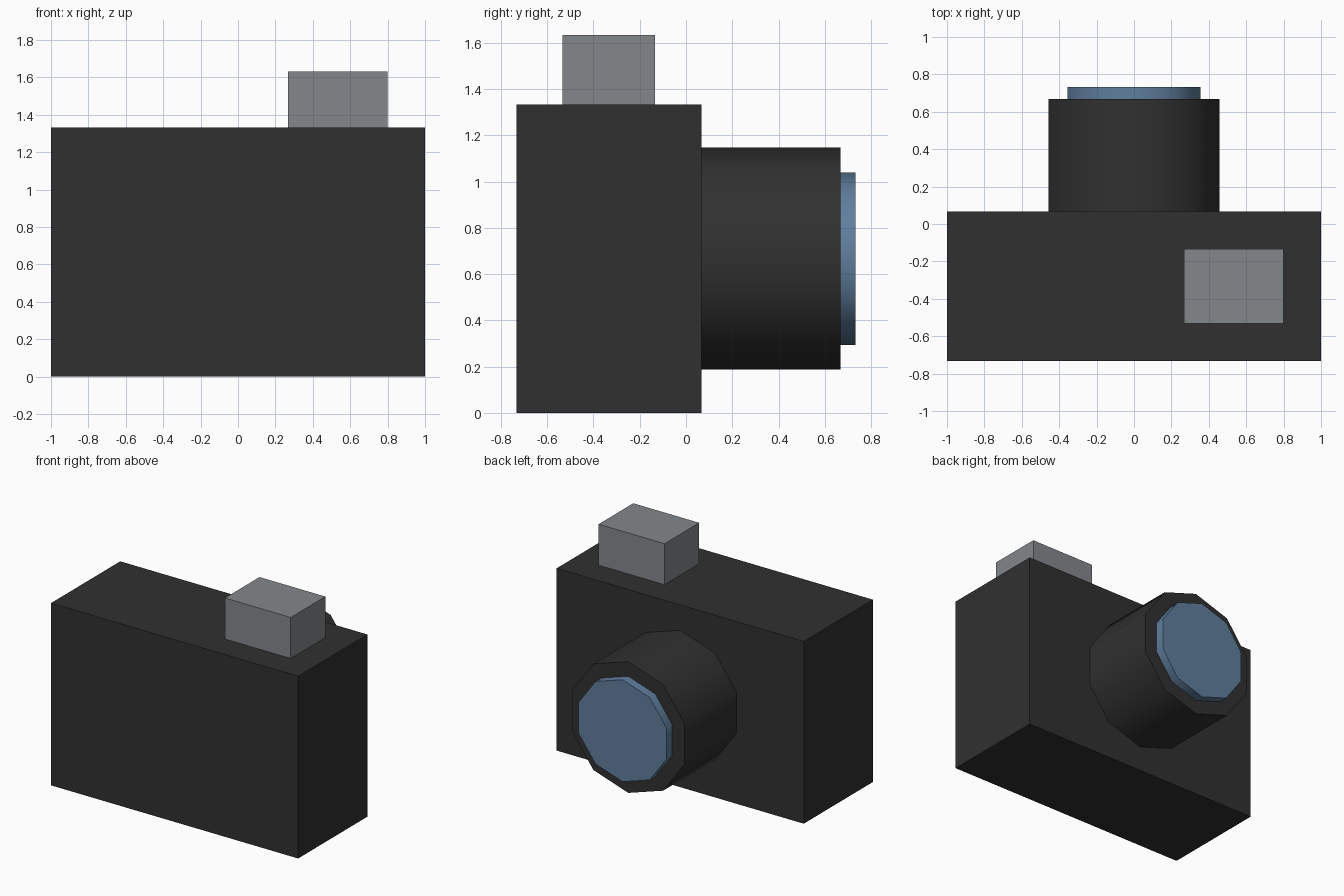
import bpy
from math import radians

cube = bpy.data.objects.get("Cube")
if cube:
    bpy.data.objects.remove(cube, do_unlink=True)


def material(name, rgb):
    mat = bpy.data.materials.new(name)
    mat.use_nodes = True
    mat.diffuse_color = (*rgb, 1)
    mat.node_tree.nodes["Principled BSDF"].inputs["Base Color"].default_value = (*rgb, 1)
    return mat


def finish(name, mat):
    obj = bpy.context.object
    obj.name = obj.data.name = name
    obj.data.materials.append(mat)
    return obj


def box(name, low, high, mat):
    centre = [(a + b) / 2 for a, b in zip(low, high)]
    bpy.ops.mesh.primitive_cube_add(size=1, location=centre)
    bpy.context.object.scale = [b - a for a, b in zip(low, high)]
    bpy.ops.object.transform_apply(location=False, rotation=False, scale=True)
    return finish(name, mat)


def lens_ring(name, radius, y_start, y_end, mat):
    """Ten-sided cylinder along y with smooth sides and sharp rims."""
    bpy.ops.mesh.primitive_cylinder_add(
        vertices=10, radius=radius, depth=y_end - y_start,
        location=(0, (y_start + y_end) / 2, LENS_Z), rotation=(radians(90), 0, 0))
    bpy.ops.object.transform_apply(location=False, rotation=True, scale=False)
    bpy.ops.object.shade_smooth_by_angle(angle=radians(45))
    return finish(name, mat)


black = material("black casing", (0.03, 0.03, 0.03))
grey = material("grey metal", (0.23, 0.245, 0.26))
blue = material("blue glass", (0.115, 0.21, 0.34))

BODY_TOP = 1.333
BODY_FACE = 0.067
LENS_Z = 0.667

# Casing and the viewfinder block on top
box("camera_body", (-1, -0.733, 0), (1, BODY_FACE, BODY_TOP), black)
box("viewfinder", (0.267, -0.533, BODY_TOP), (0.8, -0.133, 1.633), grey)

# Lens barrel and its glass
lens_ring("lens_barrel", 0.48, BODY_FACE, 0.667, black)
lens_ring("lens_glass", 0.373, 0.667, 0.733, blue)
